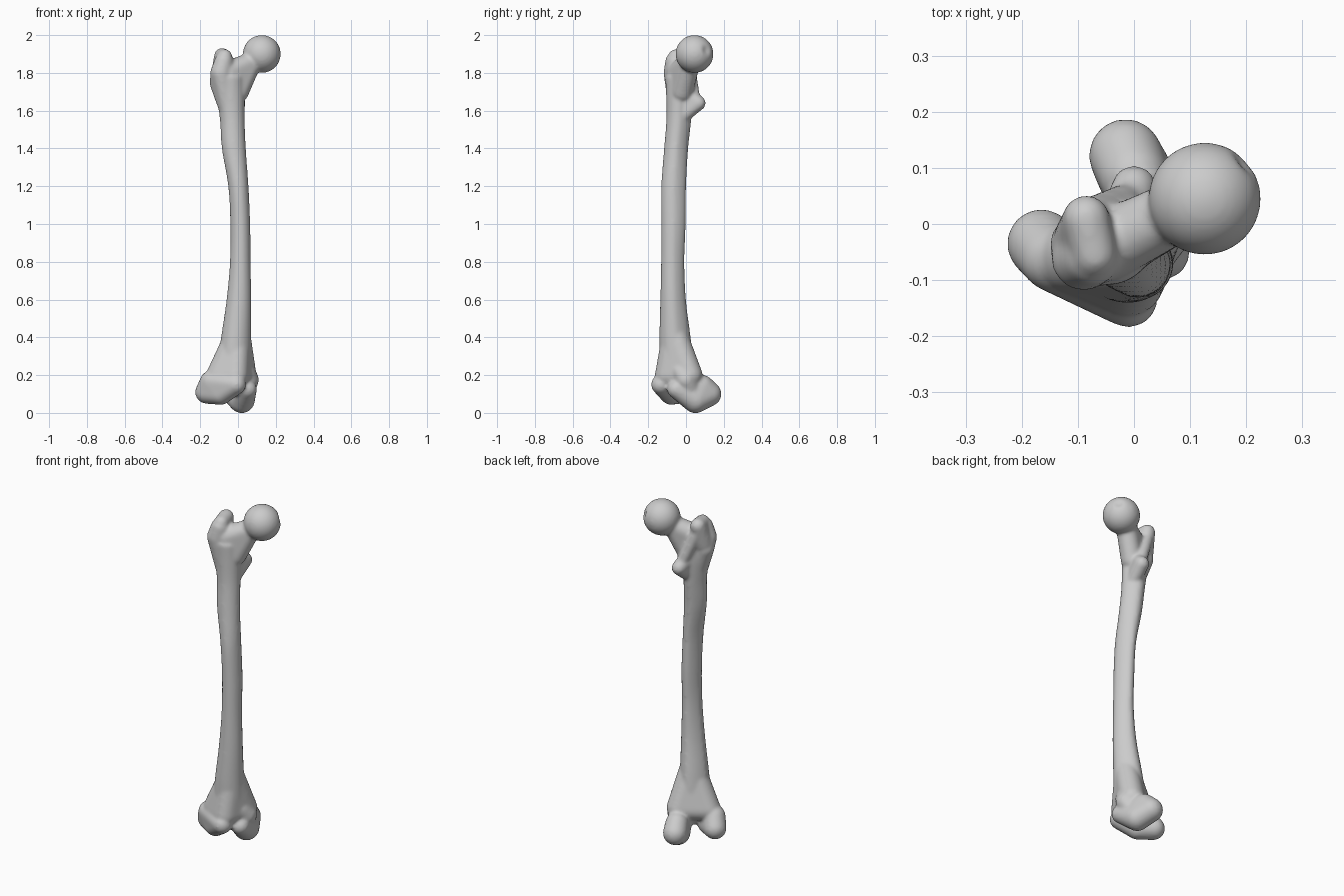
import bpy, bmesh
from math import sin, cos, pi
from mathutils import Matrix, Vector

cube = bpy.data.objects.get("Cube")
if cube:
    bpy.data.objects.remove(cube, do_unlink=True)

bone = bmesh.new()


def append(part):
    """Merge one finished part into the bone."""
    bmesh.ops.recalc_face_normals(part, faces=part.faces[:])
    mesh = bpy.data.meshes.new("part")
    part.to_mesh(mesh)
    part.free()
    bone.from_mesh(mesh)
    bpy.data.meshes.remove(mesh)


def lump(*balls):
    """Convex skin stretched around balls given as (x, y, z, radius)."""
    part = bmesh.new()
    for x, y, z, r in balls:
        bmesh.ops.create_icosphere(part, subdivisions=3, radius=r,
                                   matrix=Matrix.Translation((x, y, z)))
    bmesh.ops.delete(part, geom=part.edges[:], context='EDGES_FACES')
    bmesh.ops.convex_hull(part, input=part.verts[:])
    loose = [v for v in part.verts if not v.link_faces]
    bmesh.ops.delete(part, geom=loose, context='VERTS')
    append(part)


def spline(p, q, r, s, t):
    """Catmull-Rom blend from q to r."""
    return [b + t / 2 * (c - a + t * (2 * a - 5 * b + 4 * c - d + t * (3 * (b - c) + d - a)))
            for a, b, c, d in zip(p, q, r, s)]


def shaft(sections, segments=32, steps=6):
    """Loft (z, centre x, centre y, half width, half depth), narrowing to a rear ridge."""
    padded = [sections[0]] + sections + [sections[-1]]
    rows = [spline(*padded[i:i + 4], k / steps)
            for i in range(len(sections) - 1) for k in range(steps)]
    rows.append(sections[-1])
    part = bmesh.new()
    rings = []
    for z, cx, cy, rx, ry in rows:
        ring = []
        for i in range(segments):
            a = 2 * pi * i / segments
            pinch = 1 - 0.25 * max(0, sin(a))
            ring.append(part.verts.new((cx + rx * cos(a) * pinch, cy + ry * sin(a), z)))
        rings.append(ring)
    for low, high in zip(rings, rings[1:]):
        for i in range(segments):
            j = (i + 1) % segments
            part.faces.new((low[i], low[j], high[j], high[i]))
    part.faces.new(rings[0])
    part.faces.new(rings[-1])
    append(part)


# Bowed shaft
shaft([(.25, -.02, -.05, .09, .09), (.4, -.01, -.058, .08, .083),
       (.6, .005, -.068, .066, .068), (.8, .012, -.07, .055, .062),
       (1, .012, -.066, .053, .065), (1.2, .002, -.065, .054, .066),
       (1.4, -.022, -.052, .064, .064), (1.55, -.03, -.038, .066, .066),
       (1.68, -.04, -.035, .075, .07), (1.78, -.05, -.04, .08, .07)])

# Ball head with a shallow ligament pit
centre, radius = Vector((.126, .045, 1.9)), .1
head = bmesh.new()
bmesh.ops.create_icosphere(head, subdivisions=5, radius=radius,
                           matrix=Matrix.Translation(centre))
pit = centre + Vector((.7, .62, .2)).normalized() * radius
for v in head.verts:
    near = max(0, 1 - (v.co - pit).length / .03)
    v.co = v.co.lerp(centre, .15 * near)
append(head)

# Neck
lump((-.05, -.04, 1.8, .063), (.07, .02, 1.855, .055), (0, -.02, 1.7, .058))

# Greater trochanter, its hooked crest and the ridge behind
lump((-.09, -.062, 1.8, .057), (-.075, -.06, 1.86, .05),
     (-.1, -.035, 1.745, .05), (-.055, -.045, 1.62, .05))
lump((-.07, -.055, 1.885, .04), (-.085, .01, 1.89, .042), (-.09, -.03, 1.78, .055))
lump((-.085, .01, 1.86, .035), (-.01, .045, 1.67, .03), (-.04, -.03, 1.74, .05))

# Lesser trochanter
lump((0, .065, 1.64, .04), (-.02, 0, 1.69, .045), (-.01, -.01, 1.58, .04))

# Flare above the knee
lump((0, -.06, .42, .066), (-.1, -.06, .2, .068), (.03, .02, .2, .068),
     (-.01, -.1, .2, .065))

# Lateral condyle
lump((-.01, -.132, .15, .053), (-.165, -.035, .11, .062),
     (-.09, -.08, .1, .058), (-.142, -.062, .165, .06))

# Medial condyle and epicondyle
lump((.05, -.05, .125, .05), (.02, .05, .068, .07),
     (-.015, .122, .1, .066), (0, .085, .14, .062))
lump((.055, 0, .175, .056), (.02, .03, .1, .06), (.04, -.03, .22, .05))

# Bridge between the condyles, recessed to leave the groove and notch
lump((-.05, -.08, .14, .05), (.02, -.02, .14, .05), (0, -.05, .25, .07))

# Fuse all parts into one smooth bone
mesh = bpy.data.meshes.new("thigh_bone")
bone.to_mesh(mesh)
bone.free()
thigh_bone = bpy.data.objects.new("thigh_bone", mesh)
bpy.context.collection.objects.link(thigh_bone)
fuse = thigh_bone.modifiers.new("fuse", 'REMESH')
fuse.mode = 'VOXEL'
fuse.voxel_size = .008
fuse.use_smooth_shade = True
soften = thigh_bone.modifiers.new("soften", 'SMOOTH')
soften.factor = .5
soften.iterations = 10

# Plain grey bone
grey = bpy.data.materials.new("bone_grey")
grey.use_nodes = True
colour = (.6, .6, .6, 1)
grey.diffuse_color = colour
grey.node_tree.nodes["Principled BSDF"].inputs["Base Color"].default_value = colour
mesh.materials.append(grey)
for face in mesh.polygons:
    face.use_smooth = True
